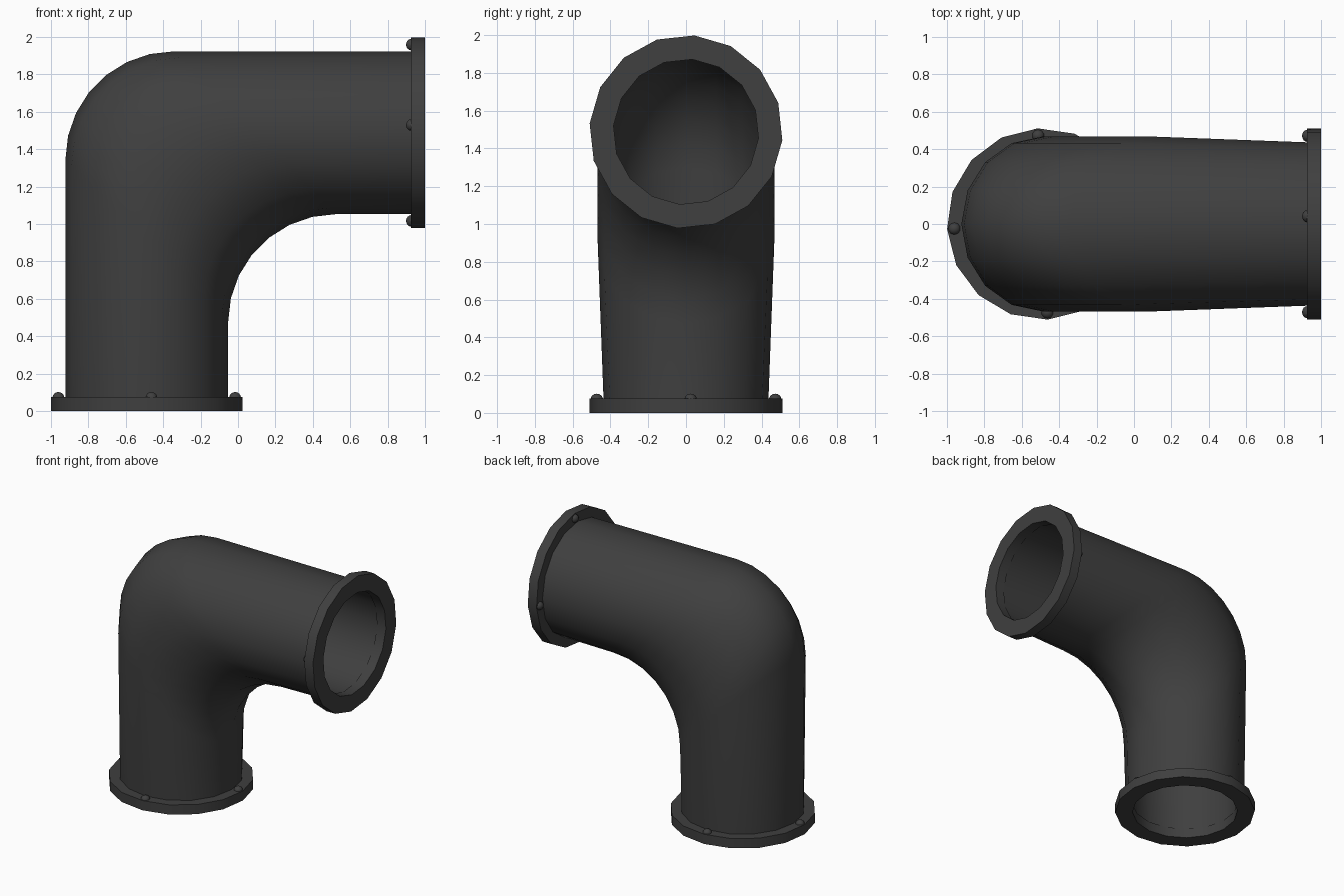
import bpy, bmesh, math
from mathutils import Matrix, Vector

if "Cube" in bpy.data.objects:
    bpy.data.objects.remove(bpy.data.objects["Cube"])

CX, CZ = -0.488, 1.488       # axis of the upright leg, axis of the level leg
SIDES, ARC, BEND_R = 16, 7, 0.58

mat = bpy.data.materials.new("dark grey iron")
mat.diffuse_color = (0.05, 0.05, 0.05, 1)
mat.use_nodes = True
mat.node_tree.nodes["Principled BSDF"].inputs["Base Color"].default_value = mat.diffuse_color


def finish(name, bm, matrix=Matrix()):
    bmesh.ops.transform(bm, matrix=matrix, verts=bm.verts)
    bmesh.ops.recalc_face_normals(bm, faces=bm.faces)
    me = bpy.data.meshes.new(name)
    bm.to_mesh(me)
    bm.free()
    for p in me.polygons:
        p.use_smooth = True
    me.set_sharp_from_angle(angle=math.radians(35))
    me.materials.append(mat)
    ob = bpy.data.objects.new(name, me)
    bpy.context.collection.objects.link(ob)
    return ob


def bridge(bm, a, b):
    n = len(a)
    for i in range(n):
        bm.faces.new((a[i], a[(i + 1) % n], b[(i + 1) % n], b[i]))


def pipe_rings(bm, r):
    """Rounded mitre elbow: every lengthwise line turns on the same radius."""
    rings = [[] for _ in range(ARC + 3)]
    for k in range(SIDES):
        a = 2 * math.pi * k / SIDES
        u, y = r * math.cos(a), r * math.sin(a)
        x0, z0 = CX + u, CZ - u          # sharp corner of this line
        pts = [(x0, y, 0.03)]
        for i in range(ARC + 1):
            t = math.pi / 2 * i / ARC
            pts.append((x0 + BEND_R * (1 - math.cos(t)), y * 1.075,
                        z0 - BEND_R * (1 - math.sin(t))))
        pts.append((0.97, y, z0))
        for ring, p in zip(rings, pts):
            ring.append(bm.verts.new(p))
    for a, b in zip(rings, rings[1:]):
        bridge(bm, a, b)
    return rings


# Hollow elbow pipe
bm = bmesh.new()
outer = pipe_rings(bm, 0.435)
inner = pipe_rings(bm, 0.392)
bridge(bm, outer[0], inner[0])
bridge(bm, outer[-1], inner[-1])
finish("elbow_pipe", bm)


def flange(name, matrix, phase):
    # Flat ring
    bm = bmesh.new()
    rings = []
    for r, z in ((0.512, 0), (0.512, 0.075), (0.385, 0.075), (0.385, 0)):
        rings.append([bm.verts.new((r * math.cos(phase + 2 * math.pi * k / SIDES),
                                    r * math.sin(phase + 2 * math.pi * k / SIDES), z))
                      for k in range(SIDES)])
    for i in range(4):
        bridge(bm, rings[i], rings[(i + 1) % 4])
    finish(name, bm, matrix)
    # Four domed bolts on the back of the ring
    bm = bmesh.new()
    for k in range(4):
        a = phase + k * math.pi / 2
        m = (Matrix.Translation((0.473 * math.cos(a), 0.473 * math.sin(a), 0.072))
             @ Matrix.Diagonal((1, 1, 0.9, 1)))
        bmesh.ops.create_uvsphere(bm, u_segments=10, v_segments=8, radius=0.033, matrix=m)
    finish(name + "_bolts", bm, matrix)


flange("bottom_flange", Matrix.Translation((CX, 0, 0)), math.radians(3))
# Local z points along -x so the bolts sit on the pipe side
flange("side_flange",
       Matrix.Translation((1, 0, CZ)) @ Matrix.Rotation(-math.pi / 2, 4, 'Y'),
       math.radians(5))
